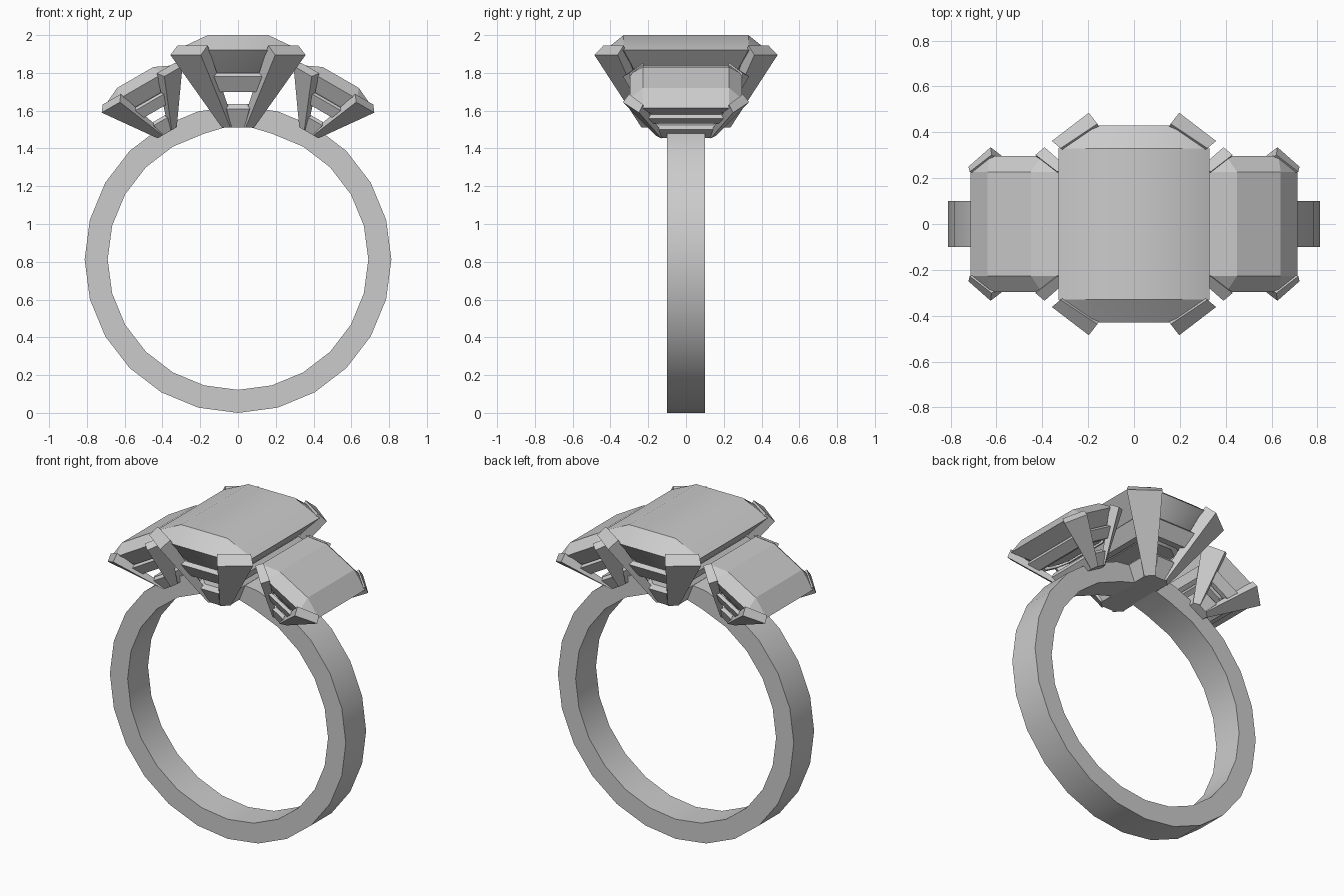
import bpy, bmesh, math

if "Cube" in bpy.data.objects:
    bpy.data.objects.remove(bpy.data.objects["Cube"])

GREY = (0.6, 0.6, 0.6, 1)
mat = bpy.data.materials.new("pale_grey")
mat.use_nodes = True
mat.diffuse_color = GREY
mat.node_tree.nodes["Principled BSDF"].inputs["Base Color"].default_value = GREY


def octagon(a, b, c, d, z):
    """Cut-corner rectangle: long sides at x=a up to y=b, ends at y=d up to x=c."""
    return [(a, -b, z), (a, b, z), (c, d, z), (-c, d, z),
            (-a, b, z), (-a, -b, z), (-c, -d, z), (c, -d, z)]


def loft(bm, loops, closed=False):
    """Skin between loops; cap the ends, or join last to first when closed."""
    rows = [[bm.verts.new(p) for p in loop] for loop in loops]
    n = len(rows[0])
    pairs = list(zip(rows, rows[1:]))
    if closed:
        pairs.append((rows[-1], rows[0]))
    else:
        bm.faces.new(rows[0])
        bm.faces.new(rows[-1])
    for low, high in pairs:
        for i in range(n):
            j = (i + 1) % n
            bm.faces.new((low[i], low[j], high[j], high[i]))


def finish(name, bm, smooth=False):
    bmesh.ops.remove_doubles(bm, verts=bm.verts, dist=0.0005)
    bmesh.ops.recalc_face_normals(bm, faces=bm.faces)
    mesh = bpy.data.meshes.new(name)
    bm.to_mesh(mesh)
    bm.free()
    mesh.materials.append(mat)
    obj = bpy.data.objects.new(name, mesh)
    bpy.context.collection.objects.link(obj)
    if smooth:
        bpy.ops.object.select_all(action='DESELECT')
        obj.select_set(True)
        bpy.context.view_layer.objects.active = obj
        bpy.ops.object.shade_smooth_by_angle(angle=math.radians(30))
    return obj


def make_band():
    """Finger band, with its inside raised a little under the main setting."""
    bm = bmesh.new()
    sections = []
    for i in range(24):
        t = math.tau * i / 24
        s, c = math.sin(t), math.cos(t)
        inner = 0.72 if i == 0 else 0.69
        sections.append([(r * s, y, 0.812 + r * c)
                         for r, y in ((inner, -0.1), (0.812, -0.1), (0.812, 0.1), (inner, 0.1))])
    loft(bm, sections, closed=True)
    finish("band", bm, smooth=True)


def make_gem(smooth):
    bm = bmesh.new()
    loft(bm, [octagon(0.13, 0.20, 0.06, 0.25, 0.20),
              octagon(0.23, 0.27, 0.13, 0.35, 0.30),
              octagon(0.33, 0.33, 0.19, 0.43, 0.41),
              octagon(0.16, 0.33, 0.16, 0.33, 0.49)])
    return finish("gem", bm, smooth)


def make_rail():
    bm = bmesh.new()
    loft(bm, [octagon(0.19, 0.25, 0.095, 0.33, 0.19),
              octagon(0.245, 0.29, 0.125, 0.38, 0.27),
              octagon(0.225, 0.275, 0.11, 0.36, 0.29),
              octagon(0.15, 0.22, 0.07, 0.29, 0.19)], closed=True)
    return finish("basket_rail", bm)


def make_base():
    bm = bmesh.new()
    loft(bm, [octagon(0.08, 0.18, 0.035, 0.225, 0),
              octagon(0.12, 0.22, 0.06, 0.28, 0.10),
              octagon(0.10, 0.20, 0.045, 0.26, 0.125)])
    return finish("basket_base", bm)


def make_prongs():
    """Four tapered corner claws with sloping tips."""
    bm = bmesh.new()
    foot = [(0.085, 0.19, 0), (0.04, 0.235, 0), (0.015, 0.205, 0), (0.05, 0.165, 0)]
    tip = [(0.358, 0.362, 0.385), (0.197, 0.485, 0.385),
           (0.16, 0.437, 0.435), (0.32, 0.33, 0.435)]
    for sx in (-1, 1):
        for sy in (-1, 1):
            loft(bm, [[(sx * x, sy * y, z) for x, y, z in loop] for loop in (foot, tip)])
    return finish("prongs", bm)


def make_setting(label, x, z, tilt, scale, smooth):
    for part in (make_gem(smooth), make_rail(), make_base(), make_prongs()):
        part.name = label + "_" + part.name
        part.location = (x, 0, z)
        part.rotation_euler = (0, math.radians(tilt), 0)
        part.scale = (scale, scale, scale)


make_band()
make_setting("main", 0, 1.51, 0, 1, True)
make_setting("left", 0.375, 1.483, 30, 0.69, False)
make_setting("right", -0.375, 1.483, -30, 0.69, False)
